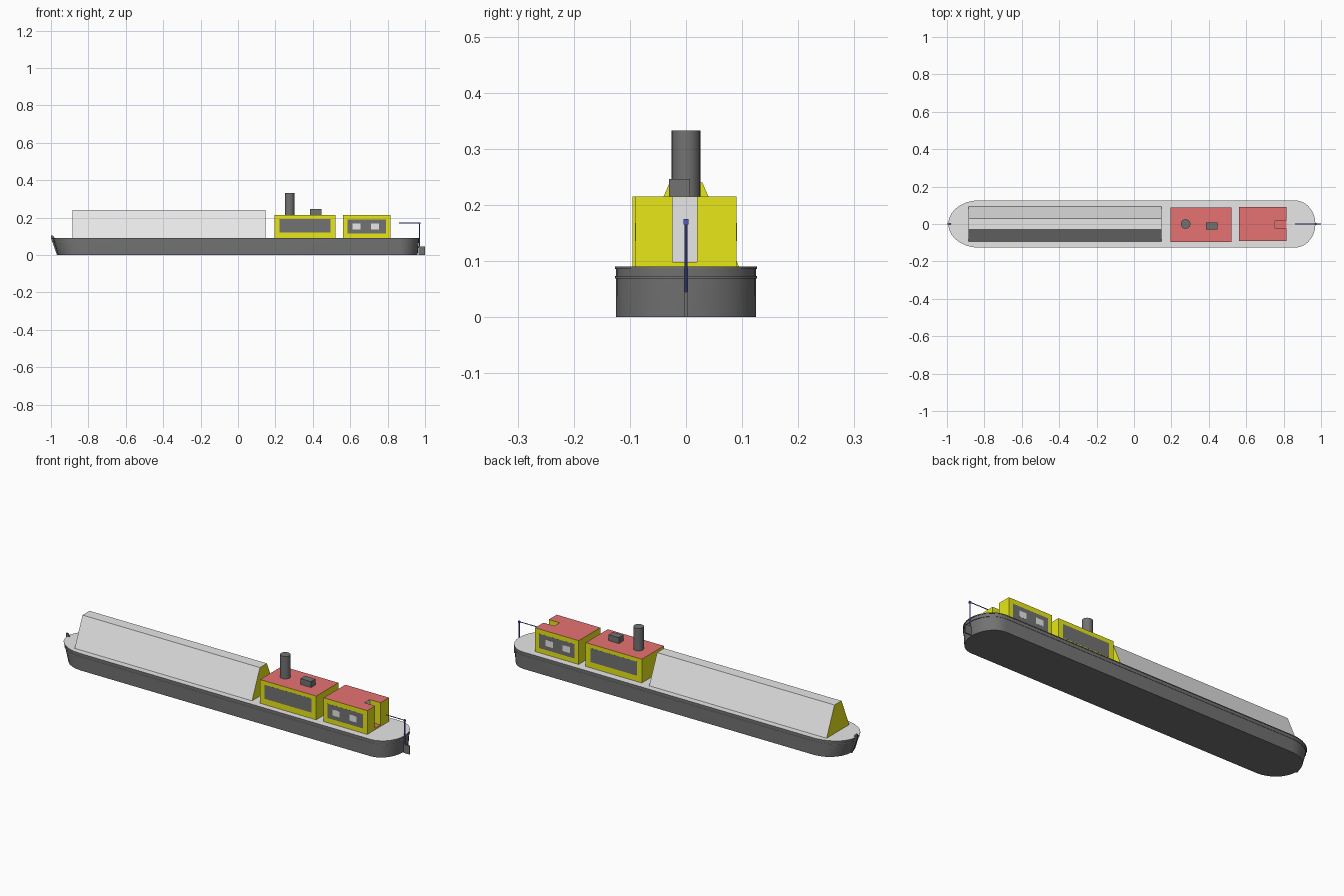
import bpy, bmesh, math

if "Cube" in bpy.data.objects:
    bpy.data.objects.remove(bpy.data.objects["Cube"])


def mat(name, rgb):
    m = bpy.data.materials.new(name)
    m.diffuse_color = (*rgb, 1)
    m.use_nodes = True
    m.node_tree.nodes["Principled BSDF"].inputs["Base Color"].default_value = m.diffuse_color
    return m


DARK = mat("dark grey", (0.17, 0.17, 0.17))
LIGHT = mat("light grey", (0.8, 0.8, 0.8))
YELLOW = mat("yellow", (0.8, 0.8, 0.01))
RED = mat("roof red", (0.8, 0.17, 0.17))
BLUE = mat("blue", (0.1, 0.1, 0.55))


def finish(name, bm, mats, rule=None, smooth=False):
    bmesh.ops.recalc_face_normals(bm, faces=bm.faces)
    if rule:
        for f in bm.faces:
            f.material_index = rule(f)
    me = bpy.data.meshes.new(name)
    bm.to_mesh(me)
    bm.free()
    for m in mats:
        me.materials.append(m)
    ob = bpy.data.objects.new(name, me)
    bpy.context.collection.objects.link(ob)
    if smooth:
        bpy.ops.object.select_all(action='DESELECT')
        ob.select_set(True)
        bpy.context.view_layer.objects.active = ob
        bpy.ops.object.shade_smooth_by_angle(angle=math.radians(30))
    return ob


def prism(name, pts, vec, mats, rule=None):
    """Extrude a closed polygon along vec."""
    bm = bmesh.new()
    f = bm.faces.new([bm.verts.new(p) for p in pts])
    r = bmesh.ops.extrude_face_region(bm, geom=[f])
    bmesh.ops.translate(bm, vec=vec, verts=[v for v in r["geom"] if isinstance(v, bmesh.types.BMVert)])
    return finish(name, bm, mats, rule)


def box(name, x0, x1, y0, y1, z0, z1, mats, rule=None):
    pts = [(x0, y0, z0), (x1, y0, z0), (x1, y1, z0), (x0, y1, z0)]
    return prism(name, pts, (0, 0, z1 - z0), mats, rule)


def cylinder(name, x, y, z0, z1, r, sides, m):
    bm = bmesh.new()
    bmesh.ops.create_cone(bm, cap_ends=True, segments=sides, radius1=r, radius2=r, depth=z1 - z0)
    bmesh.ops.translate(bm, vec=(x, y, (z0 + z1) / 2), verts=bm.verts)
    return finish(name, bm, [m], smooth=True)


def outline(bow, stern, w, n=14):
    """Plan of the hull: long sides with an elliptical bow and stern."""
    pts = []
    for i in range(n + 1):
        a = math.pi / 2 + math.pi * i / n
        pts.append((-0.83 + (bow - 0.83) * math.cos(a), w * math.sin(a)))
    for i in range(n + 1):
        a = -math.pi / 2 + math.pi * i / n
        pts.append((0.86 + (stern - 0.86) * math.cos(a), w * math.sin(a)))
    return pts


def loft(name, levels, mats, rule=None):
    bm = bmesh.new()
    rings = [[bm.verts.new((x, y, z)) for x, y in outline(b, s, w)] for z, b, s, w in levels]
    for a, b in zip(rings, rings[1:]):
        for i in range(len(a)):
            j = (i + 1) % len(a)
            bm.faces.new((a[i], a[j], b[j], b[i]))
    bm.faces.new(rings[0])
    bm.faces.new(rings[-1])
    return finish(name, bm, mats, rule, True)


top_rule = lambda f: 1 if f.normal.z > 0.9 else 0

# Hull with light deck, and two rubbing strakes
loft("hull", [(0, 0.962, 0.96, 0.1245), (0.07, 0.985, 0.967, 0.125),
              (0.09, 0.99, 0.968, 0.125)], [DARK, LIGHT], top_rule)
for nm, z, b in (("lower_strake", 0.069, 0.988), ("upper_strake", 0.086, 0.993)):
    loft(nm, [(z, b, 0.970, 0.1265), (z + 0.004, b, 0.970, 0.1265)], [DARK, LIGHT], top_rule)

# Stem post at the bow
prism("stem_post", [(-0.958, -0.004, 0), (-0.968, -0.004, 0), (-1.0, -0.004, 0.09), (-1.0, -0.004, 0.105),
                    (-0.99, -0.004, 0.105), (-0.978, -0.004, 0.088)], (0, 0.008, 0), [DARK])

# Cargo cover with yellow ends
prism("cargo_cover", [(-0.885, -0.095, 0.089), (-0.885, 0.095, 0.089), (-0.885, 0.029, 0.24),
                      (-0.885, -0.029, 0.24)], (1.033, 0, 0), [LIGHT, YELLOW],
      lambda f: 1 if abs(f.normal.x) > 0.9 else 0)

# Engine cabin
box("engine_cabin", 0.195, 0.522, -0.095, 0.089, 0.089, 0.215, [YELLOW, RED], top_rule)

# Rear cabin with a doorway notch in its stern end
prism("rear_cabin", [(0.562, -0.09, 0.089), (0.816, -0.09, 0.089), (0.816, -0.024, 0.089), (0.752, -0.024, 0.089),
                     (0.752, 0.02, 0.089), (0.816, 0.02, 0.089), (0.816, 0.09, 0.089), (0.562, 0.09, 0.089)],
      (0, 0, 0.126), [YELLOW, RED], top_rule)
box("door_step", 0.752, 0.816, -0.024, 0.02, 0.089, 0.098, [YELLOW, RED], top_rule)
box("door", 0.751, 0.7535, -0.024, 0.02, 0.098, 0.2145, [LIGHT])

# Side panels and windows on both sides
for side, tag in ((-1, "front"), (1, "back")):
    def plate(name, x0, x1, z0, z1, y, t, m):
        a, b = sorted((y - side * 0.002, y + side * t))
        box(f"{tag}_{name}", x0, x1, a, b, z0, z1, [m])
    plate("engine_panel", 0.222, 0.494, 0.121, 0.194, -0.095 if side < 0 else 0.089, 0.0004, DARK)
    plate("rear_panel", 0.585, 0.792, 0.115, 0.19, side * 0.09, 0.0004, DARK)
    for i, x in enumerate((0.613, 0.712)):
        plate(f"window_{i + 1}", x, x + 0.042, 0.136, 0.168, side * 0.09, 0.0008, LIGHT)

# Funnel and roof box
cylinder("funnel", 0.276, 0, 0.214, 0.333, 0.0255, 24, DARK)
box("roof_box", 0.386, 0.446, -0.03, 0.007, 0.214, 0.246, [DARK])

# Rudder, post and tiller
box("rudder", 0.965, 1.0, -0.003, 0.003, 0, 0.045, [DARK])
cylinder("rudder_post", 0.971, 0, 0.03, 0.172, 0.003, 8, BLUE)
box("post_head", 0.966, 0.976, -0.0045, 0.0045, 0.165, 0.175, [BLUE])
box("tiller", 0.862, 0.971, -0.0015, 0.0015, 0.17, 0.173, [BLUE])
